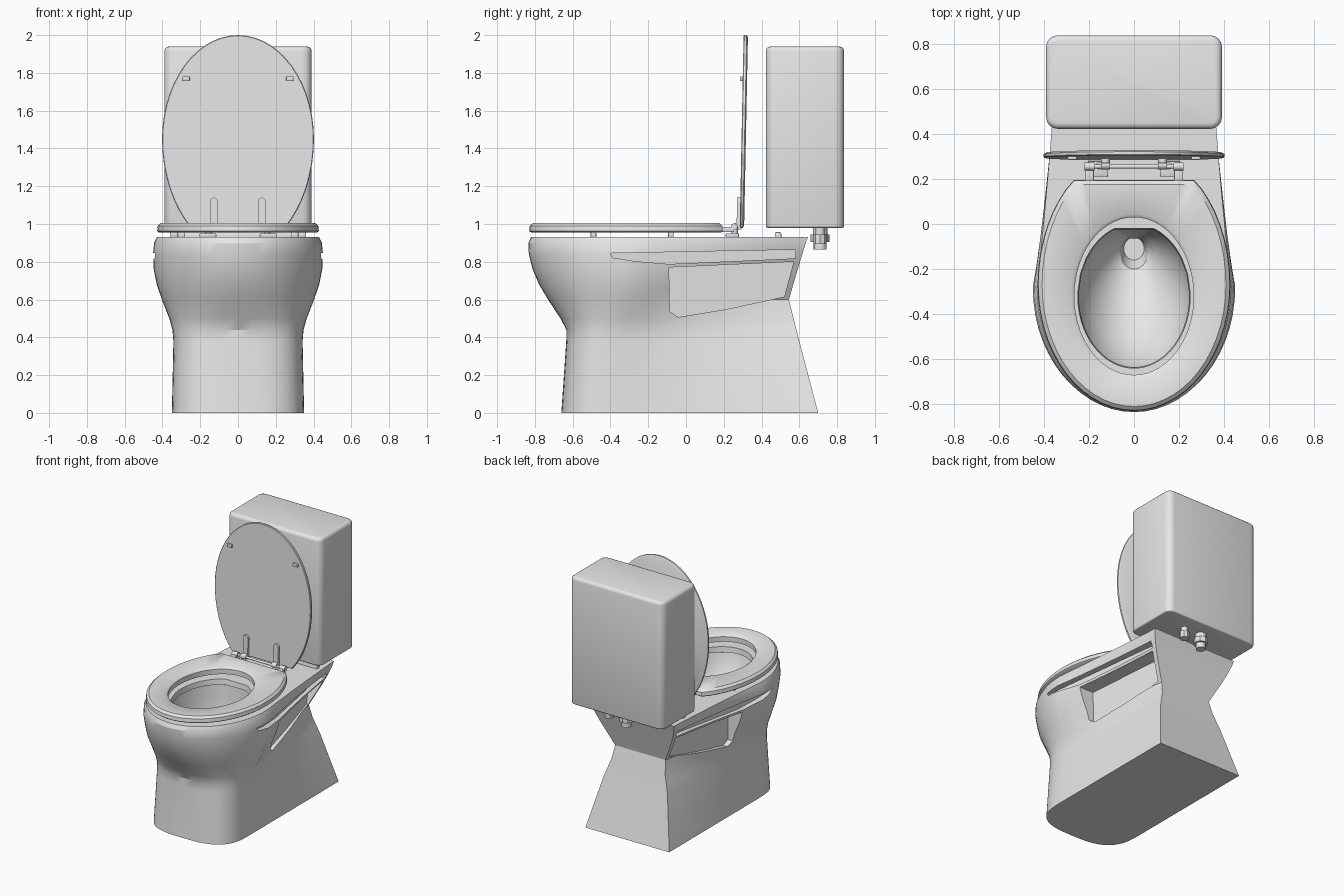
import bpy, bmesh
from math import sin, cos, pi, radians, atan2
from mathutils import Matrix, Vector

if "Cube" in bpy.data.objects:
    bpy.data.objects.remove(bpy.data.objects["Cube"])

ceramic = bpy.data.materials.new("light_grey")
ceramic.use_nodes = True
ceramic.diffuse_color = (0.8, 0.8, 0.8, 1)
ceramic.node_tree.nodes["Principled BSDF"].inputs["Base Color"].default_value = (0.8, 0.8, 0.8, 1)


def finish(name, bm, smooth=True, angle=32):
    bmesh.ops.recalc_face_normals(bm, faces=bm.faces[:])
    me = bpy.data.meshes.new(name)
    bm.to_mesh(me)
    bm.free()
    me.materials.append(ceramic)
    ob = bpy.data.objects.new(name, me)
    bpy.context.collection.objects.link(ob)
    if smooth:
        shade(ob, angle)
    return ob


def shade(ob, angle=32):
    bpy.ops.object.select_all(action='DESELECT')
    ob.select_set(True)
    bpy.context.view_layer.objects.active = ob
    bpy.ops.object.shade_smooth_by_angle(angle=radians(angle))


def loft(bm, rings, closed=False):
    """Skin equal-length rings; cap the ends, or join last to first."""
    vs = [[bm.verts.new(p) for p in r] for r in rings]
    n = len(rings[0])
    pairs = list(zip(vs, vs[1:])) + ([(vs[-1], vs[0])] if closed else [])
    for a, b in pairs:
        for i in range(n):
            j = (i + 1) % n
            bm.faces.new((a[i], a[j], b[j], b[i]))
    if not closed:
        bm.faces.new(vs[0])
        bm.faces.new(vs[-1])


def box(name, lo, hi, bevel=0.0, seg=2):
    bm = bmesh.new()
    lo, hi = Vector(lo), Vector(hi)
    mat = Matrix.Translation((lo + hi) / 2) @ Matrix.Diagonal((*(hi - lo), 1))
    bmesh.ops.create_cube(bm, size=1, matrix=mat)
    if bevel:
        bmesh.ops.bevel(bm, geom=bm.edges[:], offset=bevel, segments=seg,
                        profile=0.5, affect='EDGES')
    return finish(name, bm)


def rod(name, centre, radius, length, axis='Z', sides=16):
    bm = bmesh.new()
    rot = Matrix.Rotation(pi / 2, 4, 'Y') if axis == 'X' else Matrix()
    bmesh.ops.create_cone(bm, cap_ends=True, segments=sides, radius1=radius, radius2=radius,
                          depth=length, matrix=Matrix.Translation(centre) @ rot)
    return finish(name, bm)


# Pedestal and bowl: rounded front, tapering sides, flat back
def section(z, front, w, power, mid, back, wb):
    half = []
    for i in range(15):
        t = i / 14 * pi / 2
        half.append((w * sin(t) ** (2 / power), mid - (mid - front) * cos(t) ** (2 / power), z))
    for i in range(1, 9):
        s = i / 8
        half.append((w + (wb - w) * (s + 0.25 * s * (1 - s)), mid + (back - mid) * s, z))
    return half + [(-x, y, z) for x, y, z in reversed(half[1:])]


profile = [
    (0.00, -0.66, 0.350, 3.0, -0.36, 0.70, 0.35),
    (0.38, -0.634, 0.342, 2.9, -0.34, 0.60, 0.265),
    (0.44, -0.633, 0.347, 2.8, -0.33, 0.585, 0.245),
    (0.50, -0.665, 0.364, 2.5, -0.31, 0.57, 0.225),
    (0.60, -0.73, 0.403, 2.2, -0.29, 0.545, 0.21),
    (0.68, -0.778, 0.43, 2.1, -0.28, 0.568, 0.25),
    (0.76, -0.812, 0.446, 2.0, -0.28, 0.592, 0.29),
    (0.84, -0.832, 0.45, 2.0, -0.28, 0.616, 0.325),
    (0.90, -0.835, 0.444, 2.0, -0.28, 0.634, 0.345),
    (0.93, -0.82, 0.43, 2.0, -0.28, 0.645, 0.35),
]
rings = [section(*p) for p in profile]
angles = [atan2(x, -(y + 0.3)) for x, y, z in rings[-1]]
cavity = [(0.93, 0.25, 0.32, -0.32), (0.89, 0.245, 0.315, -0.32), (0.88, 0.27, 0.335, -0.32),
          (0.78, 0.255, 0.32, -0.31), (0.68, 0.225, 0.28, -0.28), (0.58, 0.175, 0.22, -0.24),
          (0.50, 0.11, 0.14, -0.18), (0.45, 0.06, 0.07, -0.13), (0.38, 0.045, 0.05, -0.11)]
for z, rx, ry, c in cavity:
    rings.append([(rx * sin(a), c - ry * cos(a), z) for a in angles])
bm = bmesh.new()
loft(bm, rings)
bowl = finish("bowl_and_pedestal", bm, smooth=False)


# Side pockets and the ledge grooves above them, cut on both sides
def side_cutter(outline, y0, x0, y1, x1):
    bm = bmesh.new()
    for s in (1, -1):
        inner = [(s * (x0 + (x1 - x0) * (y - y0) / (y1 - y0)), y, z) for y, z in outline]
        loft(bm, [inner, [(s * 0.7, y, z) for y, z in outline]])
    return finish("side_cutter", bm, smooth=False)


pocket = [(-0.09, 0.77), (0.57, 0.80), (0.52, 0.615), (0.22, 0.55), (-0.04, 0.507), (-0.085, 0.535)]
groove = [(-0.40, 0.845), (0.48, 0.862), (0.58, 0.862), (0.58, 0.818), (-0.09, 0.788),
          (-0.27, 0.803), (-0.39, 0.822)]
for cutter in (side_cutter(pocket, -0.09, 0.29, 0.57, 0.20),
               side_cutter(groove, -0.40, 0.42, 0.58, 0.28)):
    mod = bowl.modifiers.new("cut", 'BOOLEAN')
    mod.operation, mod.solver, mod.object = 'DIFFERENCE', 'EXACT', cutter
    bpy.context.view_layer.objects.active = bowl
    bpy.ops.object.modifier_apply(modifier=mod.name)
    bpy.data.objects.remove(cutter)
shade(bowl, 28)

# Raised lip across the back deck
box("deck_lip", (-0.33, 0.47, 0.90), (0.33, 0.505, 0.957), 0.008)

# Tank with rounded corners
bm = bmesh.new()
bmesh.ops.create_cube(bm, size=1, matrix=Matrix.Translation((0, 0.63, 1.46))
                      @ Matrix.Diagonal((0.78, 0.415, 0.96, 1)))
upright = [e for e in bm.edges if abs(e.verts[0].co.z - e.verts[1].co.z) > 0.5]
bmesh.ops.bevel(bm, geom=upright, offset=0.05, segments=4, profile=0.5, affect='EDGES')
for sign, size in ((1, 0.025), (-1, 0.01)):
    ends = [e for e in bm.edges if all((v.co.z - 1.46) * sign > 0.47 for v in e.verts)]
    bmesh.ops.bevel(bm, geom=ends, offset=size, segments=3, profile=0.5, affect='EDGES')
finish("tank", bm)


# Seat and lid share an egg outline with a straight hinge edge
def egg(w, front, back, clip, count=56):
    pts = []
    for i in range(count):
        t = 2 * pi * i / count
        r = front if cos(t) > 0 else back
        pts.append((w * sin(t), min(-r * cos(t), clip)))
    return pts


def seat_ring(inset, z):
    return [(x, y - 0.27, z) for x, y in egg(0.428 - inset, 0.56 - inset, 0.6 - inset, 0.465 - inset)]


def hole_ring(grow, z):
    return [((0.265 + grow) * sin(2 * pi * i / 56), -0.32 - (0.35 + grow) * cos(2 * pi * i / 56), z)
            for i in range(56)]


bm = bmesh.new()
loft(bm, [seat_ring(0.01, 0.955), seat_ring(0, 0.963), seat_ring(0.003, 0.99), seat_ring(0.02, 1.005),
          hole_ring(0.015, 1.005), hole_ring(0, 0.993), hole_ring(0, 0.955)], closed=True)
finish("seat", bm, angle=40)


def lid_ring(inset, depth):
    return [(x, 0.284 + depth + 0.02 * (0.5 - v), 1.45 - v)
            for x, v in egg(0.402 - inset, 0.55 - inset, 0.6 - inset, 0.47 - inset)]


bm = bmesh.new()
loft(bm, [lid_ring(0.004, 0), lid_ring(0, 0.004), lid_ring(0, 0.016), lid_ring(0.012, 0.023)])
finish("lid", bm, angle=40)

# Hinge rod, knuckles, arms and buffers
rod("hinge_rod", (0, 0.255, 0.985), 0.009, 0.40, 'X')
for s, side in ((1, "left"), (-1, "right")):
    x = s * 0.127
    bm = bmesh.new()
    arm = [(-0.02, 0.97), (0.02, 0.97)]
    arm += [(0.02 * cos(i * pi / 8), 1.12 + 0.02 * sin(i * pi / 8)) for i in range(9)]
    loft(bm, [[(x + a, y + 0.02 * (z - 1), z) for a, z in arm] for y in (0.268, 0.295)])
    finish(side + "_lid_arm", bm)
    rod(side + "_lid_knuckle", (x, 0.262, 0.985), 0.02, 0.04, 'X')
    rod(side + "_seat_knuckle", (s * 0.198, 0.255, 0.985), 0.018, 0.045, 'X')
    box(side + "_seat_tab", (s * 0.198 - 0.02, 0.18, 0.957), (s * 0.198 + 0.02, 0.255, 0.985), 0.005)
    box(side + "_hinge_foot", (s * 0.16 - 0.045, 0.21, 0.93), (s * 0.16 + 0.045, 0.28, 0.95), 0.005)
    rod(side + "_hinge_post", (s * 0.155, 0.258, 0.963), 0.016, 0.05)
    box(side + "_lid_buffer", (s * 0.275 - 0.02, 0.285, 1.757), (s * 0.275 + 0.02, 0.302, 1.782), 0.004)
    for y, xb, label in ((-0.49, 0.30, "front"), (-0.08, 0.34, "rear")):
        box(f"{side}_{label}_seat_buffer", (s * xb - 0.02, y - 0.015, 0.93),
            (s * xb + 0.02, y + 0.015, 0.957), 0.004)

# Pipe fittings under the tank
rod("outlet_collar", (0, 0.71, 0.95), 0.038, 0.07)
rod("outlet_nut", (0, 0.71, 0.925), 0.05, 0.04, sides=8)
rod("outlet_pipe", (0, 0.71, 0.895), 0.034, 0.06)
rod("inlet_collar", (0.145, 0.71, 0.95), 0.024, 0.08)
rod("inlet_nut", (0.145, 0.71, 0.92), 0.034, 0.05, sides=8)
